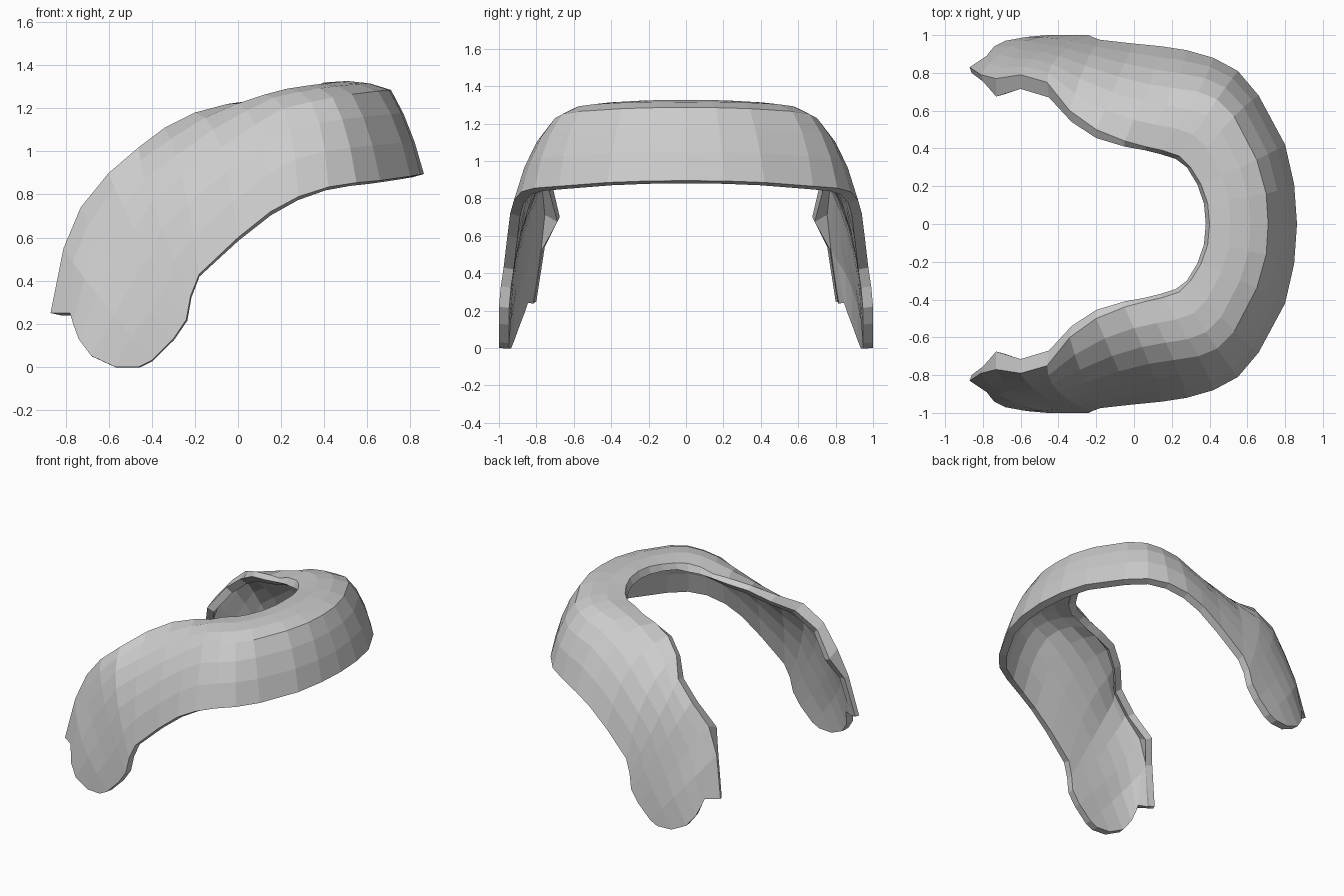
import bpy, bmesh
from mathutils import Vector

# Rails for one half, running from the centre of the arch to the foot
lip = [(.38, 0, 1.27), (.37, .11, 1.265), (.335, .21, 1.26), (.28, .30, 1.25), (.22, .345, 1.23),
       (.14, .37, 1.225), (.06, .39, 1.21),
       (-.05, .41, 1.19), (-.20, .455, 1.16), (-.33, .54, 1.08), (-.45, .67, .99),
       (-.60, .715, .87), (-.73, .675, .70), (-.80, .755, .54), (-.86, .80, .25)]
inner = [(.40, 0, 1.32), (.39, .11, 1.315), (.355, .21, 1.305), (.30, .30, 1.295), (.24, .36, 1.285),
         (.15, .39, 1.27), (.06, .41, 1.235),
         (-.05, .44, 1.22), (-.20, .50, 1.18), (-.34, .60, 1.11), (-.46, .75, 1.02),
         (-.60, .79, .90), (-.73, .77, .74), (-.81, .79, .55)]
crown = [(.71, 0, 1.285), (.70, .16, 1.285), (.65, .34, 1.28), (.53, .57, 1.265), (.44, .66, 1.25),
         (.34, .70, 1.23), (.21, .72, 1.20),
         (.08, .74, 1.125), (-.08, .78, 1.02), (-.26, .84, .88), (-.40, .89, .77),
         (-.48, .91, .64), (-.58, .92, .48), (-.65, .94, .33)]
lower = [(.863, 0, .895), (.848, .21, .893), (.80, .42, .885), (.66, .68, .865), (.55, .81, .855),
         (.42, .88, .835), (.28, .92, .79),
         (.15, .94, .72), (0, .955, .60), (-.18, .975, .43), (-.22, .99, .33),
         (-.24, 1, .22), (-.30, 1, .13), (-.40, 1, .03)]
# Rounded foot with its small step at the back
foot = [(-.87, .83, .25), (-.78, .89, .25), (-.765, .91, .20), (-.74, .94, .13),
        (-.68, .97, .05), (-.57, .99, 0), (-.46, 1, 0)]
N = len(foot) - 1


def across(a, m, b, t, bend):
    """Point on a profile through three rails; bend 0 = straight, 1 = fully curved."""
    a, m, b = Vector(a), Vector(m), Vector(b)
    curved = a * (2*t - 1) * (t - 1) + m * 4*t * (1 - t) + b * t * (2*t - 1)
    straight = a.lerp(m, 2*t) if t <= .5 else m.lerp(b, 2*t - 1)
    return straight.lerp(curved, bend)


# The front is squarer, the legs are rounder
rows = [[across(a, m, b, i / N, min(1, .45 + .08 * k)) for i in range(N + 1)]
        for k, (a, m, b) in enumerate(zip(inner, crown, lower))] + [foot]

# Loft the half shell
bm = bmesh.new()
grid = [[bm.verts.new(p) for p in [l, *row]] for l, row in zip(lip, rows)]
for r0, r1 in zip(grid, grid[1:]):
    for i in range(N + 1):
        bm.faces.new((r0[i], r0[i + 1], r1[i + 1], r1[i]))
mesh = bpy.data.meshes.new("curved_shell")
bm.to_mesh(mesh)
bm.free()
shell = bpy.data.objects.new("curved_shell", mesh)
bpy.context.collection.objects.link(shell)

# Other half, then wall thickness
mirror = shell.modifiers.new("mirror", 'MIRROR')
mirror.use_axis = (False, True, False)
mirror.use_clip = True
wall = shell.modifiers.new("wall", 'SOLIDIFY')
wall.thickness = .055
wall.offset = -1
